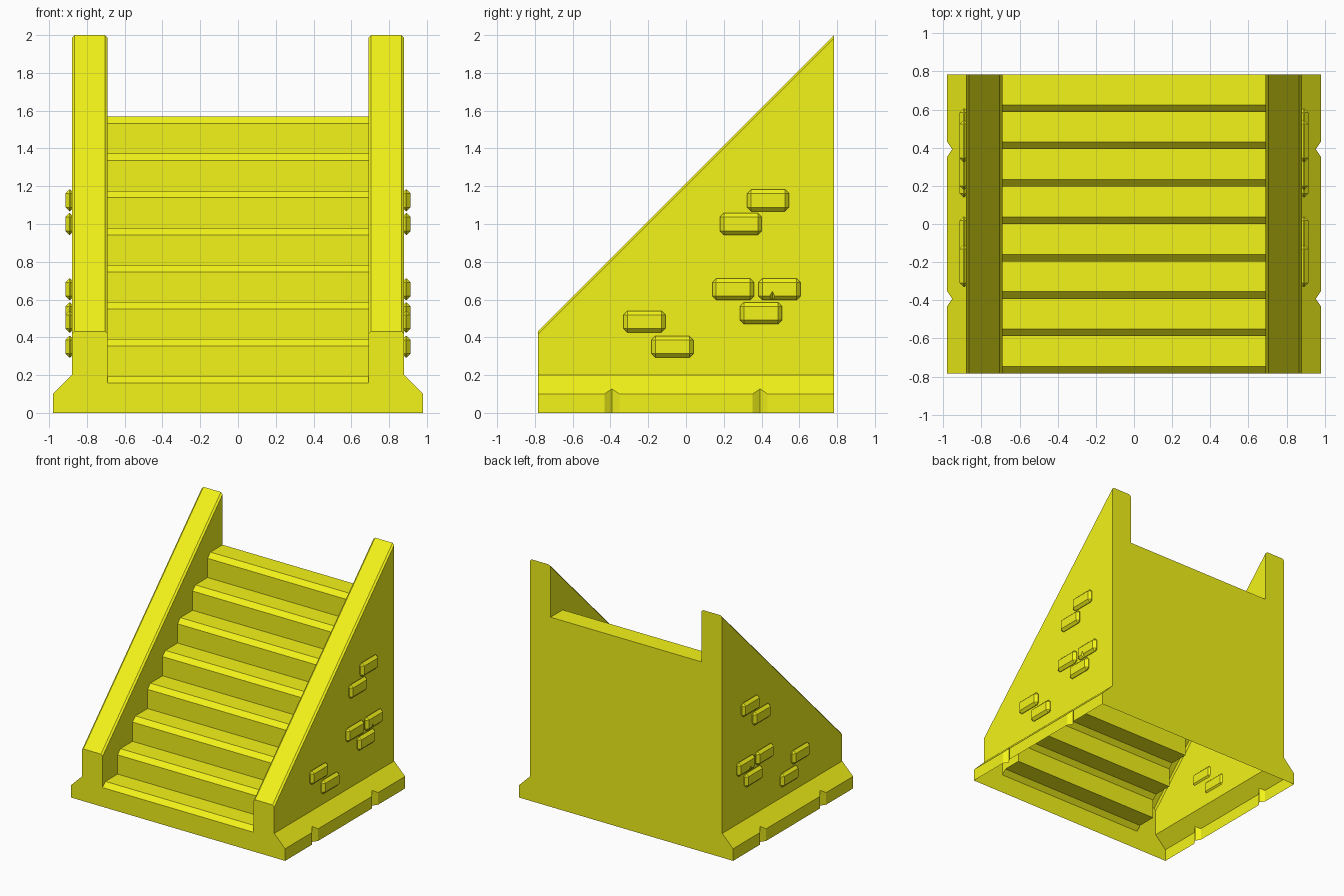
import bpy, bmesh
from mathutils import Matrix

if "Cube" in bpy.data.objects:
    bpy.data.objects.remove(bpy.data.objects["Cube"])

Y, XI, XO, XB = 0.784, 0.69, 0.88, 0.98      # half depth, rail inner/outer, base edge
C, N, STEP, NOSE = 0.015, 8, 0.196, 0.037    # rail chamfer, steps, step size, nosing
LOW, HIGH = 0.432, 2.0                       # rail height at front and back

yellow = bpy.data.materials.new("yellow")
yellow.diffuse_color = (0.9, 0.9, 0.01, 1)
yellow.use_nodes = True
yellow.node_tree.nodes["Principled BSDF"].inputs["Base Color"].default_value = yellow.diffuse_color


def make_object(name, bm, coloured=True):
    mesh = bpy.data.meshes.new(name)
    bm.to_mesh(mesh)
    bm.free()
    obj = bpy.data.objects.new(name, mesh)
    bpy.context.collection.objects.link(obj)
    if coloured:
        mesh.materials.append(yellow)
    return obj


# Staircase body: one thin shell, open underneath
bm = bmesh.new()


def face(points):
    bm.faces.new([bm.verts.new(p) for p in points])


# Stair profile (y, z) with chamfered nosings
stairs = [(-Y, 0)]
for i in range(N):
    y, z = -Y + i * STEP, (i + 1) * STEP
    stairs += [(y, z - NOSE), (y + NOSE, z), (y + STEP, z)]
    if i < N - 1:
        continue
clean = [p for p in stairs]
for (ya, za), (yb, zb) in zip(clean, clean[1:]):
    face([(-XI, ya, za), (XI, ya, za), (XI, yb, zb), (-XI, yb, zb)])
top = N * STEP
face([(-XI, Y, 0), (XI, Y, 0), (XI, Y, top), (-XI, Y, top)])

rail = [(XI, -C), (XI + C, 0), (XO - C, 0), (XO, -C)]
# Base edge outline (x, y) with two V grooves
edge = [(XB, -Y)]
for c in (-0.392, 0.392):
    edge += [(XB, c - 0.04), (XB - 0.027, c), (XB, c + 0.04)]
edge.append((XB, Y))

for s in (1, -1):
    # rail top with chamfers
    for (xa, da), (xb, db) in zip(rail, rail[1:]):
        face([(s * xa, -Y, LOW + da), (s * xb, -Y, LOW + db),
              (s * xb, Y, HIGH + db), (s * xa, Y, HIGH + da)])
    # inner face above the steps, outer face above the base
    inner = stairs[1:] + [(Y, HIGH - C), (-Y, LOW - C)]
    face([(s * XI, y, z) for y, z in inner])
    outer = [(-Y, 0.2), (Y, 0.2), (Y, HIGH - C), (-Y, LOW - C)]
    face([(s * XO, y, z) for y, z in outer])
    # front and back ends
    for y, h, join in ((-Y, LOW, STEP - NOSE), (Y, HIGH, top)):
        end = [(XI, 0), (XB, 0), (XB, 0.1), (XO, 0.2)]
        end += [(x, h + d) for x, d in reversed(rail)] + [(XI, join)]
        face([(s * x, y, z) for x, z in end])
    # flared base
    rim = [(x, y, 0.1 + XB - x) for x, y in edge]
    for a, b in zip(rim, rim[1:]):
        face([(s * a[0], a[1], 0), (s * b[0], b[1], 0),
              (s * b[0], b[1], b[2]), (s * a[0], a[1], a[2])])
    face([(s * x, y, z) for x, y, z in rim + [(XO, Y, 0.2), (XO, -Y, 0.2)]])

bmesh.ops.remove_doubles(bm, verts=bm.verts, dist=0.0005)
bmesh.ops.recalc_face_normals(bm, faces=bm.faces)
side = max(bm.faces, key=lambda f: f.calc_center_median().x)
if side.normal.x < 0:
    bmesh.ops.reverse_faces(bm, faces=bm.faces)
make_object("staircase_body", bm)

# Raised bricks on the side walls
bm = bmesh.new()
bricks = [(0.435, 1.125), (0.29, 1.0), (0.25, 0.655), (0.495, 0.655),
          (0.397, 0.528), (-0.22, 0.483), (-0.072, 0.35)]
for y, z in bricks:
    m = Matrix.Translation((0.891, y, z)) @ Matrix.Diagonal((0.046, 0.222, 0.115, 1))
    bmesh.ops.create_cube(bm, size=1, matrix=m)
bmesh.ops.bevel(bm, geom=bm.edges[:], offset=0.021, segments=1, affect='EDGES')
wall_bricks = make_object("wall_bricks", bm)

# Small chip in one brick
bm = bmesh.new()
bmesh.ops.create_cone(bm, cap_ends=True, segments=4, radius1=0.028, radius2=0,
                      depth=0.05, matrix=Matrix.Translation((0.915, 0.457, 0.62)))
chip = make_object("chip_cutter", bm, False)
chip.hide_render = True
chip.hide_set(True)
cut = wall_bricks.modifiers.new("chip", 'BOOLEAN')
cut.operation, cut.object, cut.solver = 'DIFFERENCE', chip, 'EXACT'
wall_bricks.modifiers.new("mirror", 'MIRROR').use_mirror_merge = False
